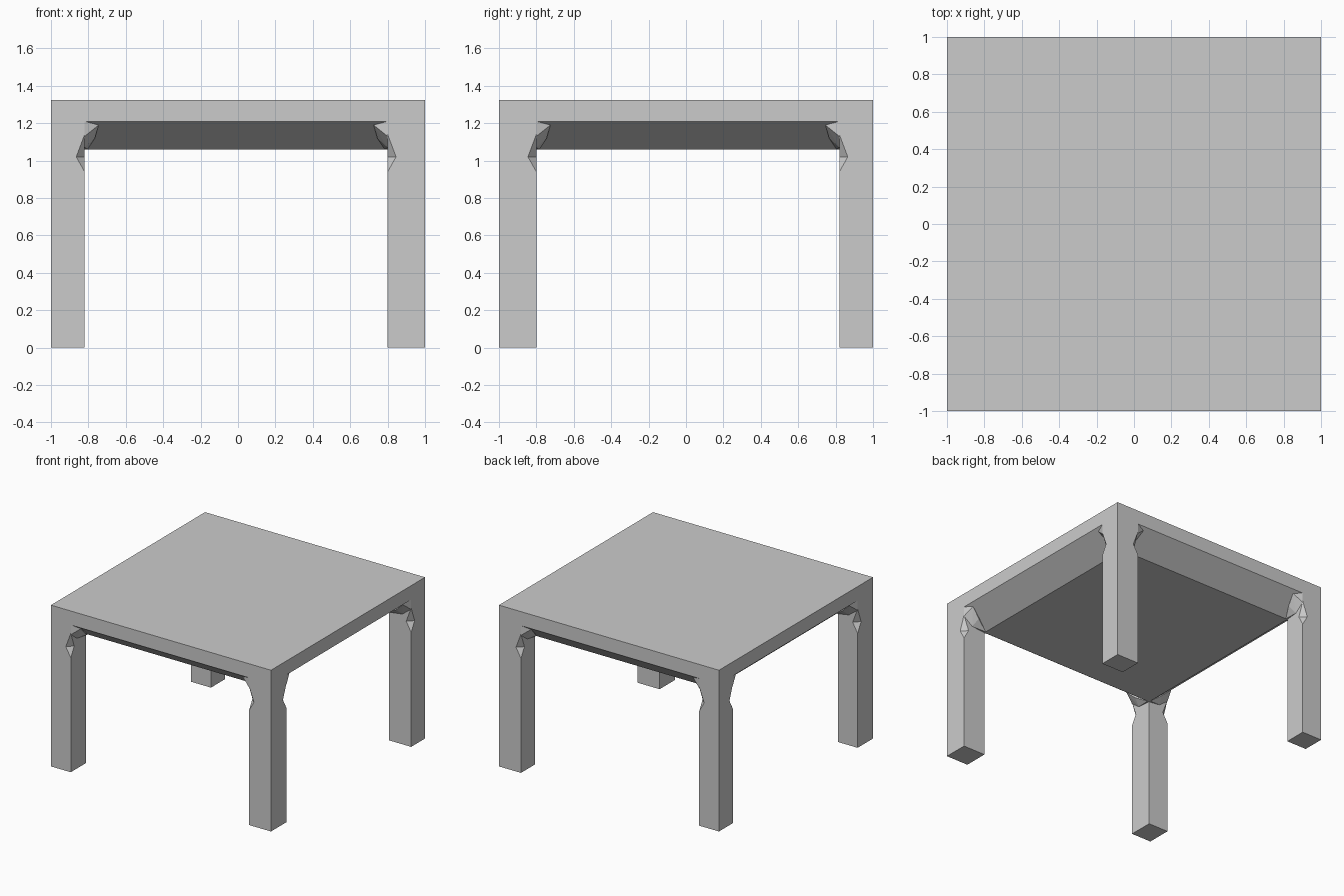
import bpy, bmesh

if "Cube" in bpy.data.objects:
    bpy.data.objects.remove(bpy.data.objects["Cube"])

# inner edges of the legs, which also bound the flat underside
X0, X1, Y0, Y1 = -0.82, 0.80, -0.80, 0.82
TOP, EDGE, UNDER = 1.325, 1.21, 1.06


def finish(name, bm):
    bmesh.ops.remove_doubles(bm, verts=bm.verts[:], dist=1e-5)
    bmesh.ops.recalc_face_normals(bm, faces=bm.faces[:])
    mesh = bpy.data.meshes.new(name)
    bm.to_mesh(mesh)
    bm.free()
    ob = bpy.data.objects.new(name, mesh)
    bpy.context.collection.objects.link(ob)
    return ob


def loft(name, rings):
    bm = bmesh.new()
    loops = [[bm.verts.new(p) for p in ring] for ring in rings]
    n = len(loops[0])
    for a, b in zip(loops, loops[1:]):
        for i in range(n):
            j = (i + 1) % n
            bm.faces.new((a[i], a[j], b[j], b[i]))
    bm.faces.new(loops[0])
    bm.faces.new(loops[-1])
    return finish(name, bm)


def hull(name, points):
    bm = bmesh.new()
    for p in points:
        bm.verts.new(p)
    res = bmesh.ops.convex_hull(bm, input=bm.verts[:])
    loose = [v for v in bm.verts if not v.link_faces]
    bmesh.ops.delete(bm, geom=loose, context='VERTS')
    return finish(name, bm)


def rect(xa, xb, ya, yb, z):
    return [(xa, ya, z), (xb, ya, z), (xb, yb, z), (xa, yb, z)]


# tabletop with sloped underside
loft("tabletop", [rect(X0, X1, Y0, Y1, UNDER),
                  rect(-1, 1, -1, 1, EDGE),
                  rect(-1, 1, -1, 1, TOP)])

for sx, side in ((-1, "left"), (1, "right")):
    for sy, end in ((-1, "front"), (1, "back")):
        wx = 1 - abs(X0 if sx < 0 else X1)
        wy = 1 - abs(Y0 if sy < 0 else Y1)

        # a, b are distances inward from the outer corner
        def place(a, b, z):
            return (sx * (1 - a), sy * (1 - b), z)

        # leg, its two outward-facing side edges notched near the top
        rings = []
        for z, c in ((0, 0), (0.94, 0), (1.02, 0.045), (1.14, 0), (EDGE, 0)):
            rings.append([place(a, b, z) for a, b in (
                (0, 0), (wx - c, 0), (wx, c), (wx, wy), (c, wy), (0, wy - c))])
        loft(f"{end}_{side}_leg", rings)

        # small angular gussets between the leg and the sloped underside
        for swap in (False, True):
            w, d = (wy, wx) if swap else (wx, wy)
            pts = []
            for u, v, z in ((0, 0, EDGE), (0, 0, 1.13), (0.075, 0.025, 1.19),
                            (0.055, 0.10, 1.12), (0.015, d, UNDER),
                            (0, d, UNDER), (0, 0.08, 1.07), (0, d, EDGE)):
                pts.append(place(v, w + u, z) if swap else place(w + u, v, z))
            hull(f"{end}_{side}_{'side' if swap else 'end'}_gusset", pts)
